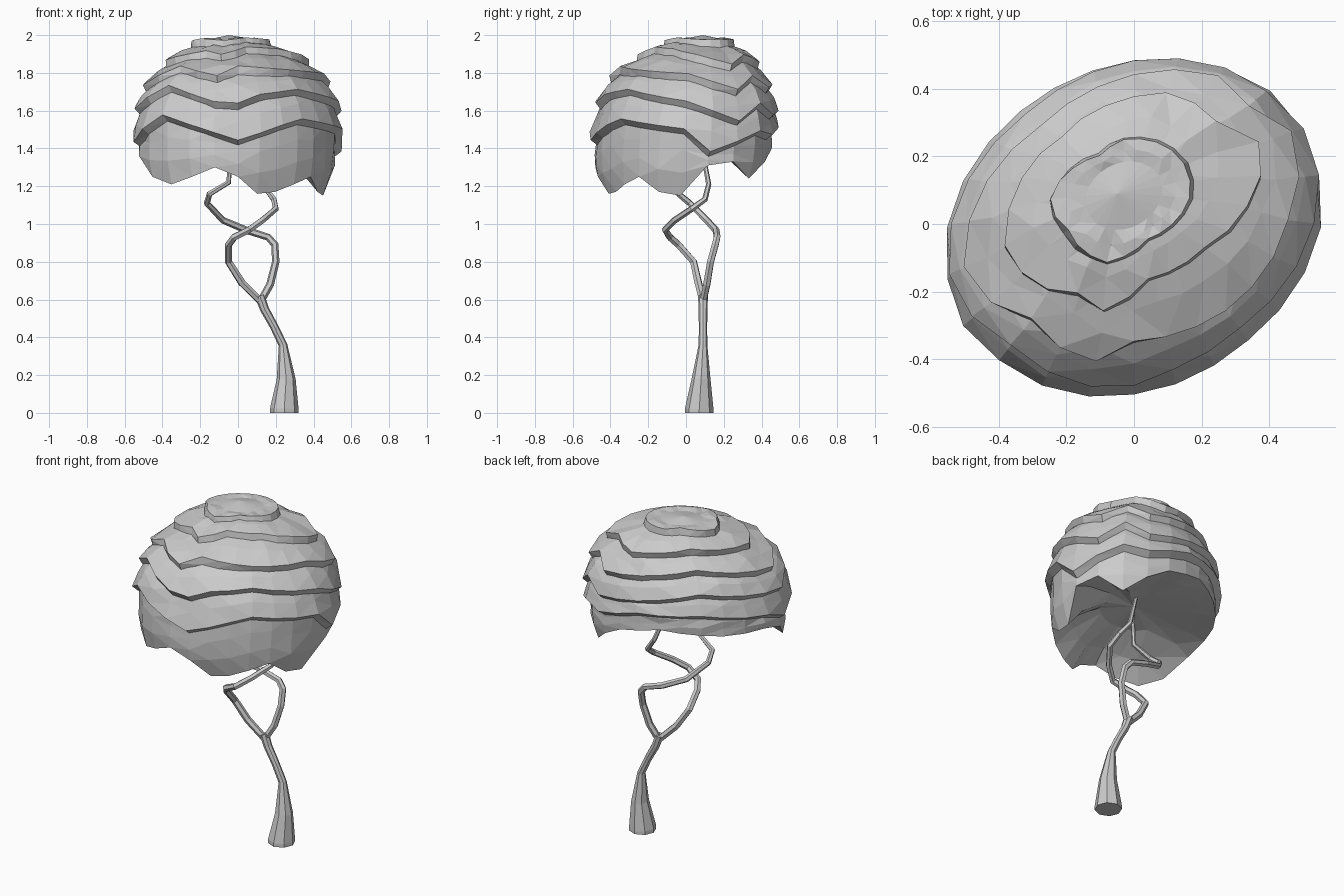
import bpy, bmesh, math, random
from mathutils import Vector

random.seed(4)
cube = bpy.data.objects.get("Cube")
if cube:
    bpy.data.objects.remove(cube)

SEGMENTS = 24


def make_material(name, colour):
    mat = bpy.data.materials.new(name)
    mat.use_nodes = True
    mat.diffuse_color = colour
    mat.node_tree.nodes["Principled BSDF"].inputs["Base Color"].default_value = colour
    return mat


grey = make_material("stone grey", (0.6, 0.6, 0.6, 1))


def link(name, data):
    data.materials.append(grey)
    obj = bpy.data.objects.new(name, data)
    bpy.context.collection.objects.link(obj)


def interpolate(keys, x):
    """Straight-line interpolation through sorted (position, value) pairs."""
    for (x0, v0), (x1, v1) in zip(keys, keys[1:]):
        if x0 <= x <= x1:
            return v0 + (v1 - v0) * (x - x0) / (x1 - x0)
    return keys[0][1] if x < keys[0][0] else keys[-1][1]


def around(keys, degrees):
    """The same, wrapping round the full circle."""
    first, last = keys[0], keys[-1]
    wrapped = [(last[0] - 360, last[1])] + keys + [(first[0] + 360, first[1])]
    return interpolate(wrapped, degrees % 360)


# Dome: a slanted oval plan, scaled and shifted with height
WIDTH = [(1.15, .85), (1.22, .92), (1.35, .98), (1.5, 1), (1.62, .98), (1.72, .91),
         (1.8, .8), (1.88, .62), (1.95, .38), (2, .1)]
SHIFT_Y = [(1.2, -.03), (1.5, -.01), (1.8, .015), (1.88, .055), (2, .09)]
SHIFT_X = [(1.85, 0), (1.95, -.03)]


def slope(z):
    """Angle of the dome's outward direction above the horizon."""
    return interpolate([(1.5, 0), (1.8, .7), (1.95, 1.2), (2, 1.5)], z)


def dome(degrees, z, offset=0):
    a = math.radians(degrees)
    t = a - math.radians(28)
    oval = 1 / math.hypot(math.cos(t) / .56, math.sin(t) / .452)
    r = oval * interpolate(WIDTH, z) + offset * math.cos(slope(z))
    return Vector((r * math.cos(a) + interpolate(SHIFT_X, z),
                   r * math.sin(a) + interpolate(SHIFT_Y, z),
                   z + offset * math.sin(slope(z))))


# Jagged lower edges of the leaf layers, as (angle, height)
RIM = [(0, 1.15), (15, 1.31), (30, 1.33), (45, 1.24), (60, 1.33), (75, 1.4), (105, 1.45),
       (150, 1.41), (180, 1.4), (195, 1.36), (210, 1.25), (225, 1.21), (240, 1.25), (255, 1.3),
       (270, 1.25), (285, 1.16), (300, 1.17), (315, 1.21), (330, 1.25), (345, 1.17)]
LIPS = [
    RIM,
    [(0, 1.49), (15, 1.37), (45, 1.48), (60, 1.46), (90, 1.53), (135, 1.54), (180, 1.48),
     (195, 1.42), (225, 1.56), (270, 1.43), (300, 1.51), (315, 1.54)],
    [(0, 1.63), (30, 1.53), (45, 1.62), (60, 1.56), (135, 1.66), (195, 1.59), (225, 1.71),
     (265, 1.6), (280, 1.66), (315, 1.69)],
    [(0, 1.77), (30, 1.69), (45, 1.76), (60, 1.7), (135, 1.78), (195, 1.71), (225, 1.81),
     (255, 1.76), (270, 1.81), (315, 1.79)],
    [(0, 1.87), (30, 1.82), (45, 1.87), (75, 1.83), (135, 1.88), (195, 1.84), (240, 1.89),
     (255, 1.87), (285, 1.91), (330, 1.9)],
    [(0, 1.95), (90, 1.95), (120, 1.96), (180, 1.94), (210, 1.955), (255, 1.945), (300, 1.96)],
]


def lofted(name, columns, tip=None):
    """Skin the columns of points round the circle, closing them at a tip if given."""
    bm = bmesh.new()
    columns = [[bm.verts.new(co) for co in column] for column in columns]
    end = bm.verts.new(tip) if tip else None
    for here, there in zip(columns, columns[1:] + columns[:1]):
        for k in range(len(here) - 1):
            bm.faces.new((here[k], there[k], there[k + 1], here[k + 1]))
        if end:
            bm.faces.new((here[-1], there[-1], end))
    bmesh.ops.triangulate(bm, faces=bm.faces[:])
    mesh = bpy.data.meshes.new(name)
    bm.to_mesh(mesh)
    bm.free()
    link(name, mesh)


ANGLES = [s * 360 / SEGMENTS for s in range(SEGMENTS)]

# Rings of leaves with chamfered lips, each tucked under the ring above
for i, lips in enumerate(LIPS):
    is_cap = i == len(LIPS) - 1
    columns = []
    for deg in ANGLES:
        lip = around(lips, deg)
        high = 1.98 if is_cap else around(LIPS[i + 1], deg) + .025
        half = .014 * math.cos(slope(lip)) if i else 0
        flare, rows = (.024, 2) if i else (0, 3)
        column = [dome(deg, lip - half, -.014)] if i else []
        for row in range(rows + 1):
            t = row / rows
            jitter = random.uniform(-.007, .007) if 0 < row < rows else 0
            tuck = 0 if is_cap else .014 * t
            column.append(dome(deg, lip + half + (high - lip - half) * t,
                               flare * (1 - t) - tuck + jitter))
        columns.append(column)
    lofted(f"canopy_layer_{i + 1}", columns, (-.05, .09, 2) if is_cap else None)

# Hollow underside, rising from the rim to a low ceiling
columns = []
for deg in reversed(ANGLES):
    rim = dome(deg, around(RIM, deg))
    column = [rim]
    for reach, lift in ((.78, .45), (.42, .85)):
        column.append(Vector((rim.x * reach, rim.y * reach, rim.z + (1.42 - rim.z) * lift)))
    columns.append(column)
lofted("canopy_underside", columns, (0, 0, 1.42))


# Trunk and the two branches that wind round each other
def limb(name, points, sides_level=1):
    curve = bpy.data.curves.new(name, "CURVE")
    curve.dimensions = "3D"
    curve.bevel_depth = 1
    curve.bevel_resolution = sides_level
    curve.use_fill_caps = True
    spline = curve.splines.new("POLY")
    spline.points.add(len(points) - 1)
    spline.use_smooth = False
    for point, (x, y, z, radius) in zip(spline.points, points):
        point.co = (x, y, z, 1)
        point.radius = radius
    link(name, curve)


limb("trunk", [(.245, .07, 0, .076), (.245, .07, .02, .076), (.255, .08, .18, .05),
               (.238, .09, .36, .023), (.19, .09, .46, .022), (.14, .09, .55, .024),
               (.115, .09, .62, .026)], 2)
limb("back_branch", [(.12, .09, .59, .02), (.17, .11, .68, .021), (.2, .13, .8, .02),
                     (.195, .155, .89, .02), (.16, .165, .93, .019), (.05, .16, .965, .019),
                     (-.08, .11, 1.02, .018), (-.165, .02, 1.11, .017), (-.15, -.04, 1.16, .016),
                     (-.05, -.06, 1.22, .014), (-.03, -.05, 1.43, .01)])
limb("front_branch", [(.12, .09, .59, .02), (.02, .065, .69, .021), (-.05, .04, .8, .02),
                      (-.05, -.04, .89, .02), (-.02, -.085, .93, .02), (.06, -.11, .97, .019),
                      (.13, -.06, 1.02, .018), (.2, .03, 1.08, .017), (.19, .1, 1.13, .016),
                      (.13, .12, 1.21, .014), (.05, .08, 1.43, .01)])
